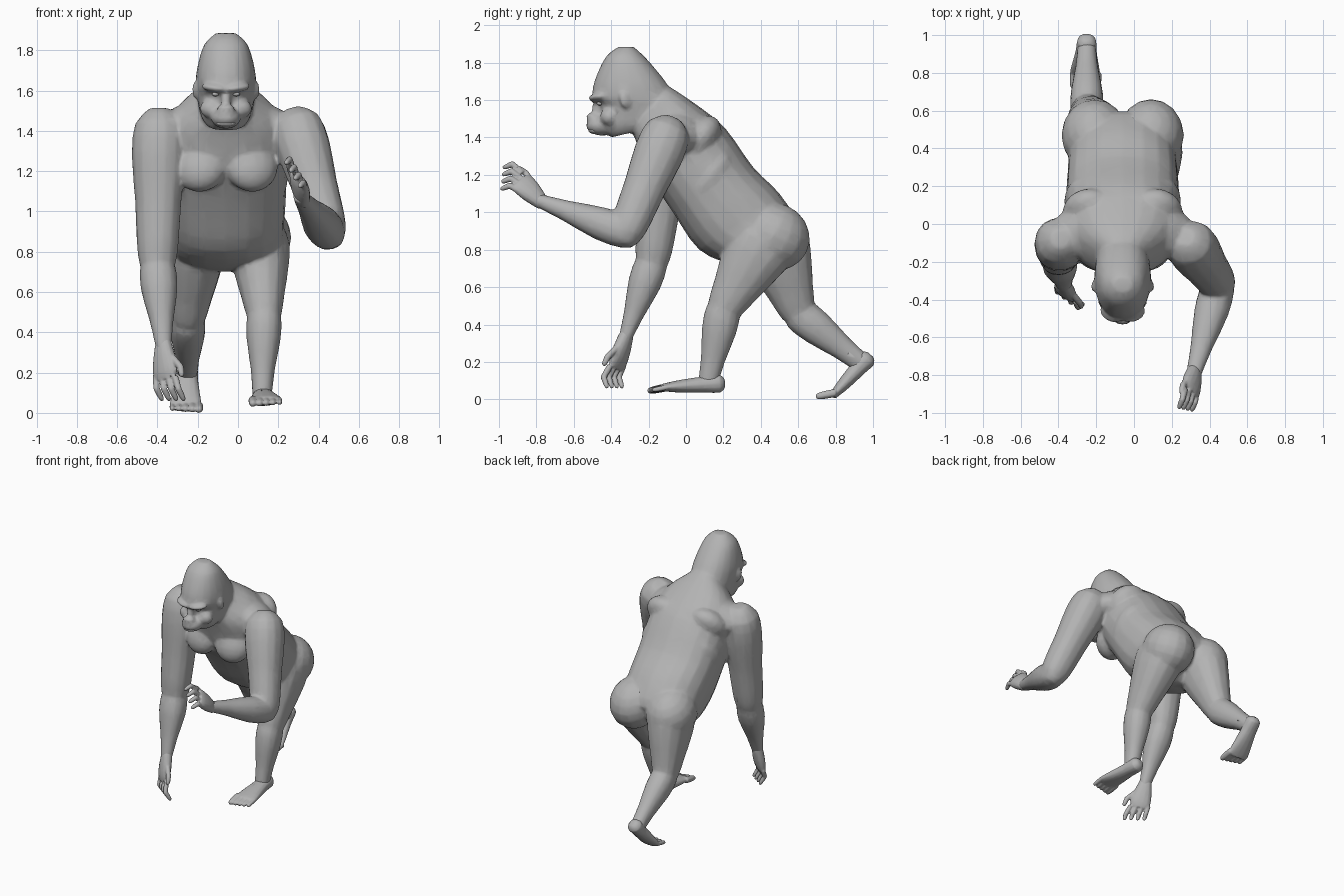
import bpy, bmesh, math
from mathutils import Vector, Matrix, Euler

cube = bpy.data.objects.get("Cube")
if cube:
    bpy.data.objects.remove(cube, do_unlink=True)

grey = bpy.data.materials.new("soft grey")
grey.use_nodes = True
tone = (.45, .45, .45, 1)
grey.diffuse_color = tone
grey.node_tree.nodes["Principled BSDF"].inputs["Base Color"].default_value = tone

MID = -.06  # centre plane of head and trunk
X = Vector((1, 0, 0))
masses = bmesh.new()  # rough masses waiting to be fused into one skin


def add_mass(bm):
    """Put a closed shape among the waiting masses."""
    bmesh.ops.recalc_face_normals(bm, faces=bm.faces)
    mesh = bpy.data.meshes.new("mass")
    bm.to_mesh(mesh)
    bm.free()
    masses.from_mesh(mesh)
    bpy.data.meshes.remove(mesh)


def fuse(name, voxel, rounds, detail):
    """Blend all waiting masses into one continuous low-poly skin."""
    mesh = bpy.data.meshes.new(name)
    masses.to_mesh(mesh)
    masses.clear()
    mesh.materials.append(grey)
    mesh.shade_smooth()
    obj = bpy.data.objects.new(name, mesh)
    bpy.context.scene.collection.objects.link(obj)
    remesh = obj.modifiers.new("one skin", 'REMESH')
    remesh.mode = 'VOXEL'
    remesh.voxel_size = voxel
    remesh.use_smooth_shade = True
    relax = obj.modifiers.new("relax", 'SMOOTH')
    relax.iterations = rounds
    reduce = obj.modifiers.new("fewer faces", 'DECIMATE')
    reduce.ratio = detail


def smooth_path(stations, steps):
    """Spline interpolation between stations of any length."""
    pts = [stations[0], *stations, stations[-1]]
    out = []
    for before, start, end, after in zip(pts, pts[1:], pts[2:], pts[3:]):
        for k in range(steps):
            t = k / steps
            out.append([b + t / 2 * (c - a + t * (2*a - 5*b + 4*c - d + t * (3*(b - c) + d - a)))
                        for a, b, c, d in zip(before, start, end, after)])
    return out + [stations[-1]]


def skin(rings, sides, power):
    """Skin over rings of (centre, half-axis, half-axis)."""
    bm = bmesh.new()
    loops = []
    for centre, u, v in rings:
        loop = []
        for i in range(sides):
            angle = math.tau * i / sides
            c, s = (math.copysign(abs(w) ** power, w) for w in (math.cos(angle), math.sin(angle)))
            loop.append(bm.verts.new(centre + u * c + v * s))
        loops.append(loop)
    for low, high in zip(loops, loops[1:]):
        for i in range(sides):
            bm.faces.new((low[i - 1], low[i], high[i], high[i - 1]))
    bm.faces.new(loops[0])
    bm.faces.new(loops[-1])
    add_mass(bm)


def limb(start, end, profile, flat=(1, 1), side=X, sides=14):
    """Tube from start to end; the profile holds (fraction along, radius)."""
    start, end = Vector(start), Vector(end)
    axis = end - start
    u = (side - axis * side.dot(axis) / axis.length_squared).normalized()
    v = axis.cross(u).normalized()
    rings = []
    for t, r in smooth_path(profile, 2):
        depth = flat[0] + (flat[1] - flat[0]) * max(0, min(t, 1))
        rings.append((start + axis * t, u * r, v * r * depth))
    skin(rings, sides, .92)


def trunk(stations, power):
    """Skin through (back y, back z, front y, front z, half-width)."""
    rings = []
    for back_y, back_z, front_y, front_z, width in smooth_path(stations, 3):
        back, front = Vector((MID, back_y, back_z)), Vector((MID, front_y, front_z))
        rings.append(((back + front) / 2, X * width, (back - front) / 2))
    skin(rings, 20, power)


def blob(centre, radii, turn=(0, 0, 0)):
    bm = bmesh.new()
    bmesh.ops.create_uvsphere(bm, u_segments=16, v_segments=10, radius=1)
    rotation = Euler([math.radians(d) for d in turn]).to_matrix().to_4x4()
    bm.transform(Matrix.Translation(centre) @ rotation @ Matrix.Diagonal((*radii, 1)))
    add_mass(bm)


def pair(offset, y, z, radii, turn=(0, 0, 0)):
    """Mirrored blobs either side of the centre plane."""
    for s in (1, -1):
        blob((MID + s * offset, y, z), radii, (turn[0], s * turn[1], s * turn[2]))


def digit(start, bend, reach, radius):
    """Finger or toe with one knuckle."""
    side = Vector((.9, .2, .4))
    knuckle = start + bend
    limb(start, knuckle, ((0, radius), (1, radius), (1.2, radius / 2)), side=side, sides=8)
    limb(knuckle, knuckle + reach,
         ((-.2, radius / 2), (0, radius), (.8, radius * .8), (1, radius / 3)), side=side, sides=8)


UPPER_ARM = ((0, .05), (.1, .12), (.3, .135), (.6, .115), (.85, .105), (1, .09), (1.1, .05))
FOREARM = ((-.15, .04), (0, .085), (.3, .092), (.7, .06), (1, .042), (1.1, .035))
PALM = ((-.2, .035), (.4, .06), (.9, .07), (1.1, .05))
THIGH = ((0, .1), (.2, .15), (.5, .135), (.75, .11), (1, .085), (1.1, .05))
SHIN = ((-.1, .05), (0, .085), (.3, .085), (.7, .06), (1, .05), (1.1, .045))
FOOT = ((-.1, .02), (0, .05), (.3, .055), (.7, .07), (1, .08), (1.1, .06))


def arm(shoulder, elbow, wrist):
    limb(shoulder, elbow, UPPER_ARM)
    limb(elbow, wrist, FOREARM, (1, .9))


def leg(hip, knee, ankle):
    limb(hip, knee, THIGH, (1.3, 1.1))
    limb(knee, ankle, SHIN, (1.1, 1.1))


def hand(name, wrist, knuckles, spread, bend, reach):
    wrist, knuckles, spread, bend, reach = map(Vector, (wrist, knuckles, spread, bend, reach))
    limb(wrist, knuckles, PALM, (.8, .4), spread)
    for i in range(4):
        fan = spread * (i - 1.5)
        digit(knuckles + fan * .04, bend + fan * .005, reach, .016)
    digit(wrist.lerp(knuckles, .4) + spread * .05,
          (bend + spread * .05) * .8, bend * .8, .017)
    fuse(name, .005, 2, .2)


def foot(name, outward, heel, ball):
    heel, ball = Vector(heel), Vector(ball)
    limb(heel, ball, FOOT, (1, .3))
    toe = Vector((0, -.05, -.01))
    for i in range(5):
        digit(ball + X * outward * (i - 2) * .033, toe, toe * (1.1 - i * .12), .022 - i * .002)
    fuse(name, .006, 2, .2)


# Trunk from neck to rump, with its muscles
trunk((
    (-.1, 1.68, -.3, 1.46, .12), (.05, 1.58, -.26, 1.36, .26), (.21, 1.45, -.2, 1.2, .3),
    (.36, 1.24, -.07, 1, .3), (.5, 1.1, .07, .8, .29), (.6, .92, .25, .72, .27),
    (.5, .8, .4, .7, .12)), .85)
pair(.125, -.145, 1.23, (.135, .095, .14), (-25, 0, 12))   # chest
pair(.2, -.05, 1.43, (.2, .14, .1), (0, 22, 0))            # trapezius
pair(.17, .06, 1.38, (.15, .1, .16), (-40, 0, 0))          # shoulder blades
pair(.2, .12, 1.18, (.11, .1, .18), (-35, 0, 0))           # flanks
pair(.15, .47, .87, (.175, .195, .18), (-25, 0, 0))        # buttocks

# Head with brow, muzzle, cheeks, nose and ears
trunk((
    (-.28, 1.885, -.36, 1.885, .05), (-.21, 1.82, -.43, 1.83, .11), (-.11, 1.7, -.49, 1.7, .145),
    (-.06, 1.61, -.5, 1.61, .15), (-.05, 1.57, -.46, 1.57, .145), (-.1, 1.5, -.45, 1.45, .125),
    (-.2, 1.45, -.4, 1.4, .09)), .92)
blob((MID, -.45, 1.465), (.075, .085, .055))
blob((MID, -.475, 1.55), (.025, .03, .05))
blob((MID, -.5, 1.51), (.045, .035, .022))
pair(.055, -.47, 1.613, (.07, .05, .022), (0, -8, 20))
pair(.07, -.41, 1.51, (.06, .05, .05))
pair(.15, -.325, 1.6, (.016, .03, .045), (15, 0, 15))

# Arms and legs, grown into the same skin
left_wrist, right_wrist = (.32, -.78, 1.06), (-.37, -.32, .34)
arm((.27, -.07, 1.5), (.45, -.32, .89), left_wrist)
arm((-.39, -.08, 1.51), (-.4, -.18, .74), right_wrist)
leg((.1, .46, .93), (.13, .2, .48), (.12, .12, .1))
leg((-.2, .44, .93), (-.25, .6, .46), (-.25, .93, .2))
fuse("body", .011, 5, .15)

# Eyes and lower lip
pair(.052, -.462, 1.582, (.018, .016, .011))
fuse("eyes", .003, 1, .3)
blob((MID, -.49, 1.437), (.05, .032, .018))
fuse("lower_lip", .005, 1, .3)

# Raised left hand and lowered right hand
hand("left_hand", left_wrist, (.3, -.88, 1.16),
     (-.5, .1, .85), (-.01, -.055, .04), (-.02, -.05, -.02))
hand("right_hand", right_wrist, (-.36, -.37, .18),
     (.8, -.6, 0), (.01, -.03, -.06), (.03, .02, -.06))

# Planted left foot and trailing right foot
foot("left_foot", 1, (.12, .18, .085), (.14, -.1, .065))
foot("right_foot", -1, (-.25, .97, .22), (-.26, .8, .035))

masses.free()
